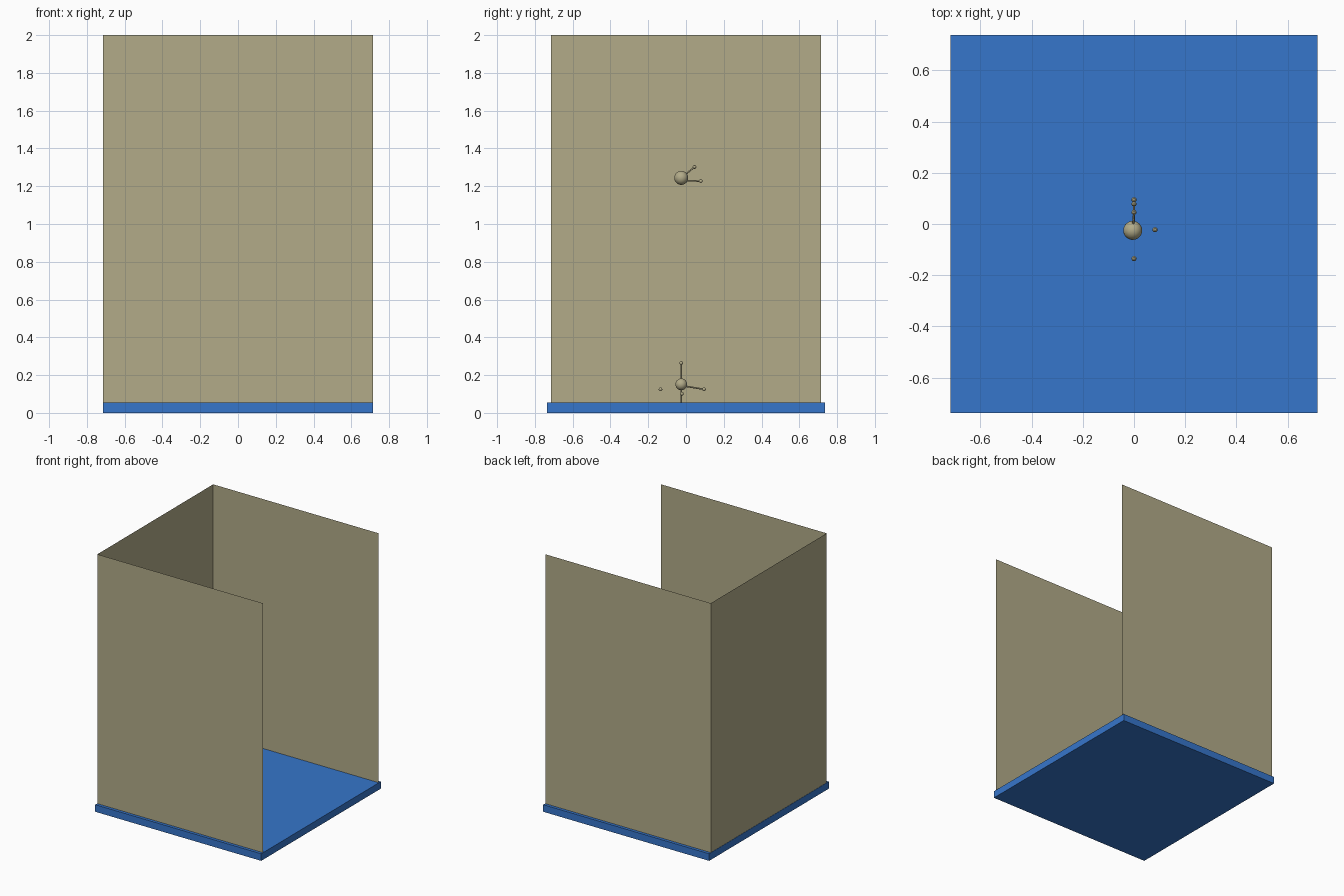
import bpy, bmesh
from mathutils import Vector

if "Cube" in bpy.data.objects:
    bpy.data.objects.remove(bpy.data.objects["Cube"])

def material(name, rgb):
    m = bpy.data.materials.new(name)
    m.diffuse_color = (*rgb, 1)
    m.use_nodes = True
    m.node_tree.nodes["Principled BSDF"].inputs["Base Color"].default_value = m.diffuse_color
    return m

TAN = material("tan", (0.445, 0.407, 0.250))
BLUE = material("blue", (0.037, 0.181, 0.597))

def finish(ob, name, mat, smooth=False):
    ob.name = name
    ob.data.materials.append(mat)
    if smooth:
        bpy.ops.object.shade_smooth_by_angle()
    return ob

def ball(name, loc, r, seg=24):
    bpy.ops.mesh.primitive_uv_sphere_add(segments=seg, ring_count=seg // 2, radius=r, location=loc)
    finish(bpy.context.object, name, TAN, True)

def rod(name, a, b, r=0.004):
    a, b = Vector(a), Vector(b)
    bpy.ops.mesh.primitive_cylinder_add(vertices=12, radius=r, depth=(b - a).length, location=(a + b) / 2)
    ob = bpy.context.object
    ob.rotation_euler = (b - a).to_track_quat('Z', 'Y').to_euler()
    finish(ob, name, TAN, True)

def wall(name, a, b, z0=0.055, z1=2.0):
    me = bpy.data.meshes.new(name)
    me.from_pydata([(*a, z0), (*b, z0), (*b, z1), (*a, z1)], [], [(0, 1, 2, 3)])
    ob = bpy.data.objects.new(name, me)
    bpy.context.collection.objects.link(ob)
    me.materials.append(TAN)

# floor slab
bpy.ops.mesh.primitive_cube_add(size=1, location=(0, 0, 0.0275))
floor = bpy.context.object
floor.scale = (1.432, 1.474, 0.055)
finish(floor, "floor_slab", BLUE)

# three paper-thin walls, open on the right side
W = 0.714
wall("front_wall", (-W, -W), (W, -W))
wall("back_wall", (W, W), (-W, W))
wall("left_wall", (-W, W), (-W, -W))

# upper fixture: large ball with two handles
upper = (-0.005, -0.025, 1.244)
ball("upper_ball", upper, 0.037)
for i, end in enumerate([(0, 0.045, 1.302), (0, 0.078, 1.227)]):
    ball(f"upper_knob_{i}", end, 0.010, 12)
    start = upper if i == 0 else (0, -0.025, 1.230)
    rod(f"upper_rod_{i}", start, end)

# lower fixture: ball with four knobs, and a stem to the floor
lower = (-0.002, -0.025, 0.151)
ball("lower_ball", lower, 0.031)
knobs = [(0, 0.095, 0.125), (0, -0.025, 0.264), (0, -0.135, 0.125), (0.082, -0.022, 0.102)]
for i, end in enumerate(knobs):
    ball(f"lower_knob_{i}", end, 0.010, 12)
for i, end in enumerate(knobs[:2]):
    rod(f"lower_rod_{i}", (0, -0.025, 0.145), end)
rod("lower_stem", lower, (-0.002, -0.025, 0.05))
